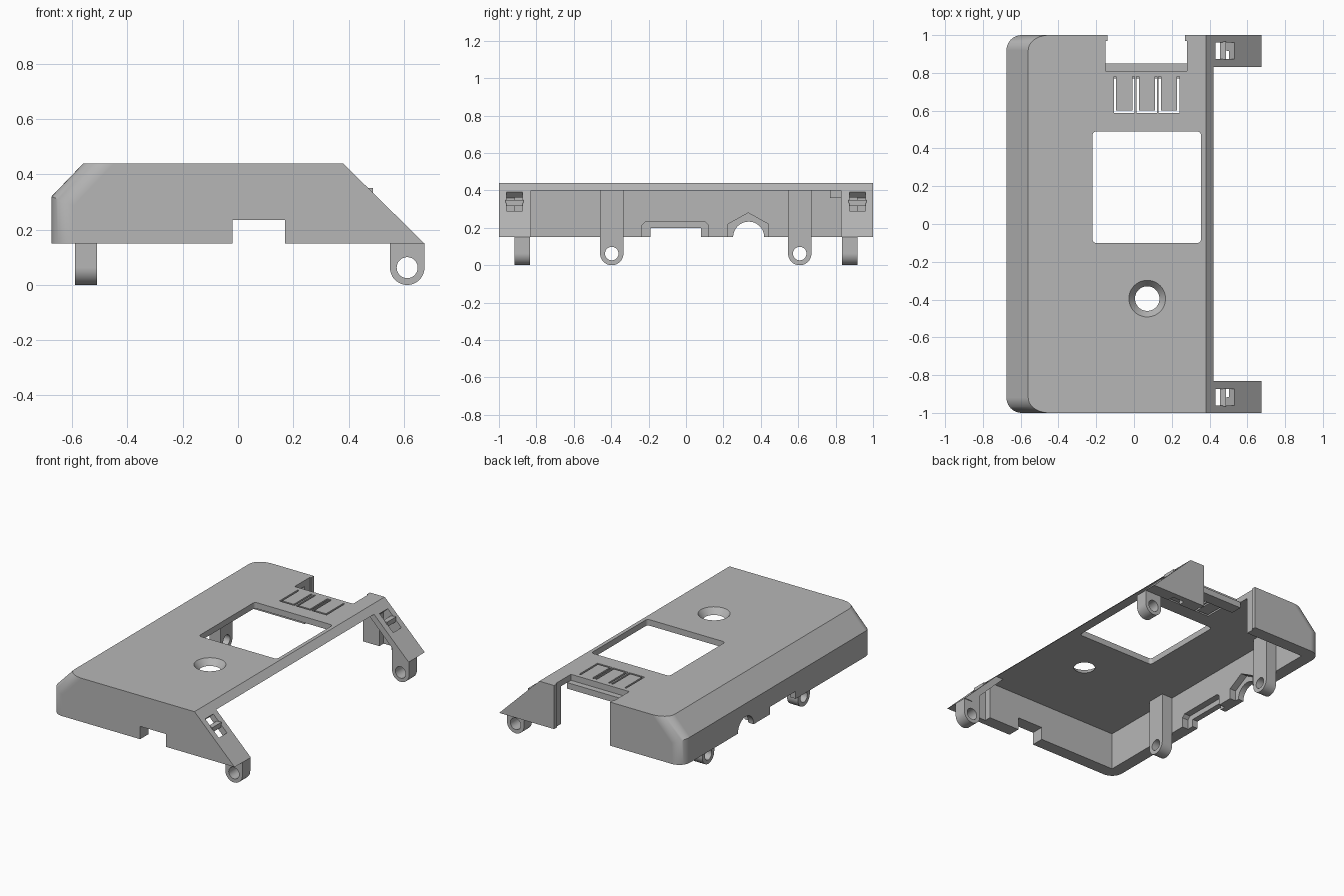
import bpy, bmesh, math
from mathutils import Vector

old = bpy.data.objects.get("Cube")
if old:
    bpy.data.objects.remove(old, do_unlink=True)

grey = bpy.data.materials.new("plain grey")
grey.use_nodes = True
COLOR = (0.47, 0.47, 0.47, 1)
grey.diffuse_color = COLOR
grey.node_tree.nodes["Principled BSDF"].inputs["Base Color"].default_value = COLOR


def finish(name, bm):
    bmesh.ops.recalc_face_normals(bm, faces=bm.faces[:])
    mesh = bpy.data.meshes.new(name)
    bm.to_mesh(mesh)
    bm.free()
    mesh.materials.append(grey)
    obj = bpy.data.objects.new(name, mesh)
    bpy.context.collection.objects.link(obj)
    return obj


def prism_bm(points, axis, lo, hi):
    """Extrude a 2D outline along an axis."""
    place = {"x": lambda a, b, t: (t, a, b),
             "y": lambda a, b, t: (a, t, b),
             "z": lambda a, b, t: (a, b, t)}[axis]
    bm = bmesh.new()
    face = bm.faces.new([bm.verts.new(place(a, b, lo)) for a, b in points])
    ext = bmesh.ops.extrude_face_region(bm, geom=[face])
    move = Vector(place(0, 0, hi - lo))
    bmesh.ops.translate(bm, vec=move, verts=[v for v in ext["geom"] if isinstance(v, bmesh.types.BMVert)])
    return bm


def prism(name, points, axis, lo, hi):
    return finish(name, prism_bm(points, axis, lo, hi))


def rect(a0, a1, b0, b1):
    return [(a0, b0), (a1, b0), (a1, b1), (a0, b1)]


def arc(cx, cy, r, start, end, n):
    return [(cx + r * math.cos(math.radians(start + (end - start) * i / n)),
             cy + r * math.sin(math.radians(start + (end - start) * i / n))) for i in range(n + 1)]


def circle(cx, cy, r):
    return arc(cx, cy, r, 0, 360, 48)[:-1]


def rounded(a0, a1, b0, b1, r):
    return (arc(a1 - r, b1 - r, r, 0, 90, 6) + arc(a0 + r, b1 - r, r, 90, 180, 6)
            + arc(a0 + r, b0 + r, r, 180, 270, 6) + arc(a1 - r, b0 + r, r, 270, 360, 6))


def cut(obj, cutters):
    for c in cutters:
        mod = obj.modifiers.new("cut", "BOOLEAN")
        mod.operation = "DIFFERENCE"
        mod.solver = "EXACT"
        mod.object = c
    bpy.context.view_layer.update()
    result = bpy.data.meshes.new_from_object(obj.evaluated_get(bpy.context.evaluated_depsgraph_get()))
    obj.modifiers.clear()
    obj.data = result
    for c in cutters:
        bpy.data.objects.remove(c, do_unlink=True)


def smooth(obj):
    bpy.ops.object.select_all(action="DESELECT")
    obj.select_set(True)
    bpy.context.view_layer.objects.active = obj
    bpy.ops.object.shade_smooth_by_angle(angle=math.radians(30))
    mod = obj.modifiers.new("even shading", "WEIGHTED_NORMAL")
    mod.keep_sharp = True


# Outer cover: extruded profile with two rounded corners
bm = prism_bm([(-0.675, 0.15), (-0.675, 0.32), (-0.56, 0.44), (0.38, 0.44), (0.675, 0.15)], "y", -1, 1)
corners = [e for e in bm.edges if all(v.co.x < -0.5 for v in e.verts)
           and abs(e.verts[0].co.y - e.verts[1].co.y) < 0.01]
bmesh.ops.bevel(bm, geom=corners, offset=0.08, segments=10, profile=0.5, affect="EDGES")
cover = finish("cover", bm)

cutters = []


def hole(points, axis, lo, hi):
    cutters.append(prism("cutter", points, axis, lo, hi))


# Hollow inside and the open side
hole([(-0.59, 0.1), (-0.59, 0.4), (0.365, 0.4), (0.665, 0.1)], "y", -0.915, 0.915)
hole(rect(0.2, 0.9, 0.05, 0.4), "y", -0.83, 0.83)
# Rear gap and front notch
hole(rect(-0.15, 0.28, 0.81, 1.1), "z", 0, 0.6)
hole(rect(-0.02, 0.17, 0.1, 0.235), "y", -1.1, -0.85)
# Screen window
hole(rounded(-0.22, 0.355, -0.1, 0.49, 0.02), "z", 0.3, 0.6)
# Socket openings in the side wall with inner recesses
hole(rect(-0.19, 0.08, 0.1, 0.2), "x", -0.8, -0.5)
hole([(-0.235, 0.1), (-0.235, 0.215), (-0.215, 0.235), (0.1, 0.235), (0.12, 0.215), (0.12, 0.1)],
     "x", -0.635, -0.5)
hole(circle(0.335, 0.15, 0.083), "x", -0.8, -0.5)
hole([(0.225, 0.1), (0.225, 0.22), (0.333, 0.28), (0.44, 0.22), (0.44, 0.1)], "x", -0.635, -0.5)
# U-shaped slits around three push tongues
W = 0.012
for x0, x1 in ((-0.107, 0.003), (0.014, 0.123), (0.131, 0.24)):
    hole([(x0, 0.78), (x0, 0.588), (x1, 0.588), (x1, 0.78), (x1 - W, 0.78),
          (x1 - W, 0.588 + W), (x0 + W, 0.588 + W), (x0 + W, 0.78)], "z", 0.3, 0.6)
# Catch slots in the sloped arms
for y in (-0.917, 0.917):
    hole([(0.46, 0.42), (0.56, 0.32), (0.49, 0.25), (0.49, 0.1), (0.4, 0.1), (0.4, 0.36)],
         "y", y - 0.043, y + 0.043)
# Countersunk round hole
hole(circle(0.07, -0.395, 0.065), "z", 0.3, 0.6)
bm = bmesh.new()
bmesh.ops.create_cone(bm, cap_ends=True, segments=48, radius1=0.061, radius2=0.101, depth=0.05)
bmesh.ops.translate(bm, vec=(0.07, -0.395, 0.42), verts=bm.verts[:])
cutters.append(finish("cutter", bm))
cut(cover, cutters)
smooth(cover)

# Ledge and guide ribs at the rear gap
prism("rear_ledge", rect(-0.15, 0.28, 0.77, 0.85), "z", 0.36, 0.4)
for side, x0, x1 in (("right", -0.15, -0.141), ("left", 0.271, 0.28)):
    prism("guide_rib_" + side, rect(x0, x1, 0.97, 1.0), "z", 0.15, 0.44)

# Pierced posts on the inside of the side wall
R = 0.0625
for name, y in (("front", -0.397), ("rear", 0.608)):
    post = prism("post_" + name, [(y + R, 0.4), (y - R, 0.4)] + arc(y, R, R, 180, 360, 24),
                 "x", -0.59, -0.51)
    cut(post, [prism("cutter", circle(y, R, 0.036), "x", -0.8, -0.3)])
    smooth(post)

# Pierced lugs and catch bars on the arms
for name, s in (("front", -1), ("rear", 1)):
    lo, hi = sorted((s * 0.835, s * 0.918))
    lug = prism("lug_" + name, [(0.675, 0.15), (0.55, 0.26)] + arc(0.6125, R, R, 180, 360, 24),
                "y", lo, hi)
    cut(lug, [prism("cutter", circle(0.6125, R, 0.038), "y", lo - 0.1, hi + 0.1)])
    smooth(lug)
    lo, hi = sorted((s * 0.87, s * 0.965))
    prism("catch_bar_" + name, rect(0.455, 0.488, 0.318, 0.35), "y", lo, hi)
